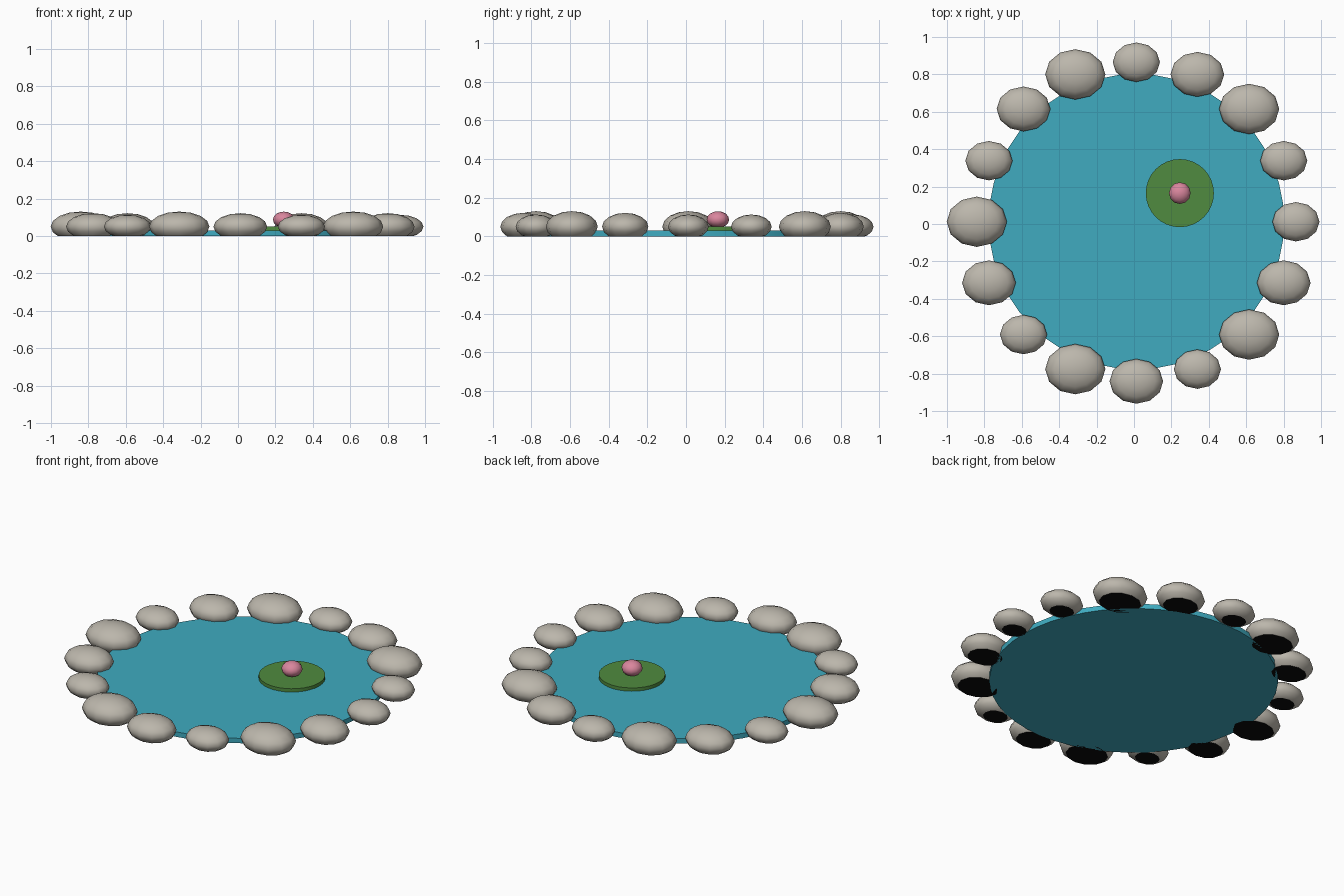
import bpy, bmesh, math
from mathutils import Matrix

if "Cube" in bpy.data.objects:
    bpy.data.objects.remove(bpy.data.objects["Cube"])

CX, CY = 0.0125, 0.012


def material(name, rgb):
    m = bpy.data.materials.new(name)
    m.diffuse_color = (*rgb, 1)
    m.use_nodes = True
    m.node_tree.nodes["Principled BSDF"].inputs["Base Color"].default_value = m.diffuse_color
    return m


STONE = material("warm grey stone", (0.50, 0.47, 0.41))
UNDER = material("black underside", (0.003, 0.003, 0.003))
WATER = material("teal water", (0.05, 0.41, 0.53))
LEAF = material("leaf green", (0.08, 0.26, 0.05))
PINK = material("blossom pink", (0.70, 0.24, 0.34))


def make(name, bm, mats):
    me = bpy.data.meshes.new(name)
    bm.to_mesh(me)
    bm.free()
    for m in mats:
        me.materials.append(m)
    ob = bpy.data.objects.new(name, me)
    bpy.context.collection.objects.link(ob)
    return ob


def disc(name, x, y, z0, z1, r, sides, mat):
    bm = bmesh.new()
    bmesh.ops.create_cone(bm, cap_ends=True, segments=sides, radius1=r, radius2=r,
                          depth=z1 - z0, matrix=Matrix.Translation((x, y, (z0 + z1) / 2)))
    for f in bm.faces:
        f.smooth = abs(f.normal.z) < 0.5
    for e in bm.edges:
        e.smooth = all(f.smooth for f in e.link_faces)
    make(name, bm, [mat])


def ellipsoid(x, y, z, rx, ry, rz, seg, rings):
    bm = bmesh.new()
    mat = Matrix.Translation((x, y, z)) @ Matrix.Diagonal((rx, ry, rz, 1))
    bmesh.ops.create_uvsphere(bm, u_segments=seg, v_segments=rings, radius=1, matrix=mat)
    for f in bm.faces:
        f.smooth = True
    return bm


# water surface
disc("pond_water", CX, CY, 0, 0.03, 0.79, 48, WATER)

# rim of stones in three repeating sizes, cut flat on the ground
for i in range(1, 17):
    r = (0.1435, 0.126, 0.161)[i % 3]
    a = math.tau * i / 16
    bm = ellipsoid(CX + 0.853 * math.cos(a), CY + 0.853 * math.sin(a), 0.05,
                   r, r * 0.835, r * 0.5, 12, 8)
    cut = bmesh.ops.bisect_plane(bm, geom=bm.verts[:] + bm.edges[:] + bm.faces[:],
                                 plane_co=(0, 0, 0), plane_no=(0, 0, 1), clear_inner=True)
    rim = [e for e in cut["geom_cut"] if isinstance(e, bmesh.types.BMEdge)]
    caps = bmesh.ops.contextual_create(bm, geom=rim)["faces"]
    for f in caps:
        f.material_index = 1
        f.smooth = False
        for e in f.edges:
            e.smooth = False
    bmesh.ops.recalc_face_normals(bm, faces=bm.faces[:])
    make(f"rim_stone_{i:02d}", bm, [STONE, UNDER])

# lily pad and blossom
disc("lily_pad", 0.245, 0.165, 0.03, 0.05, 0.182, 32, LEAF)
make("lily_blossom", ellipsoid(0.245, 0.165, 0.087, 0.058, 0.058, 0.043, 12, 8), [PINK])
